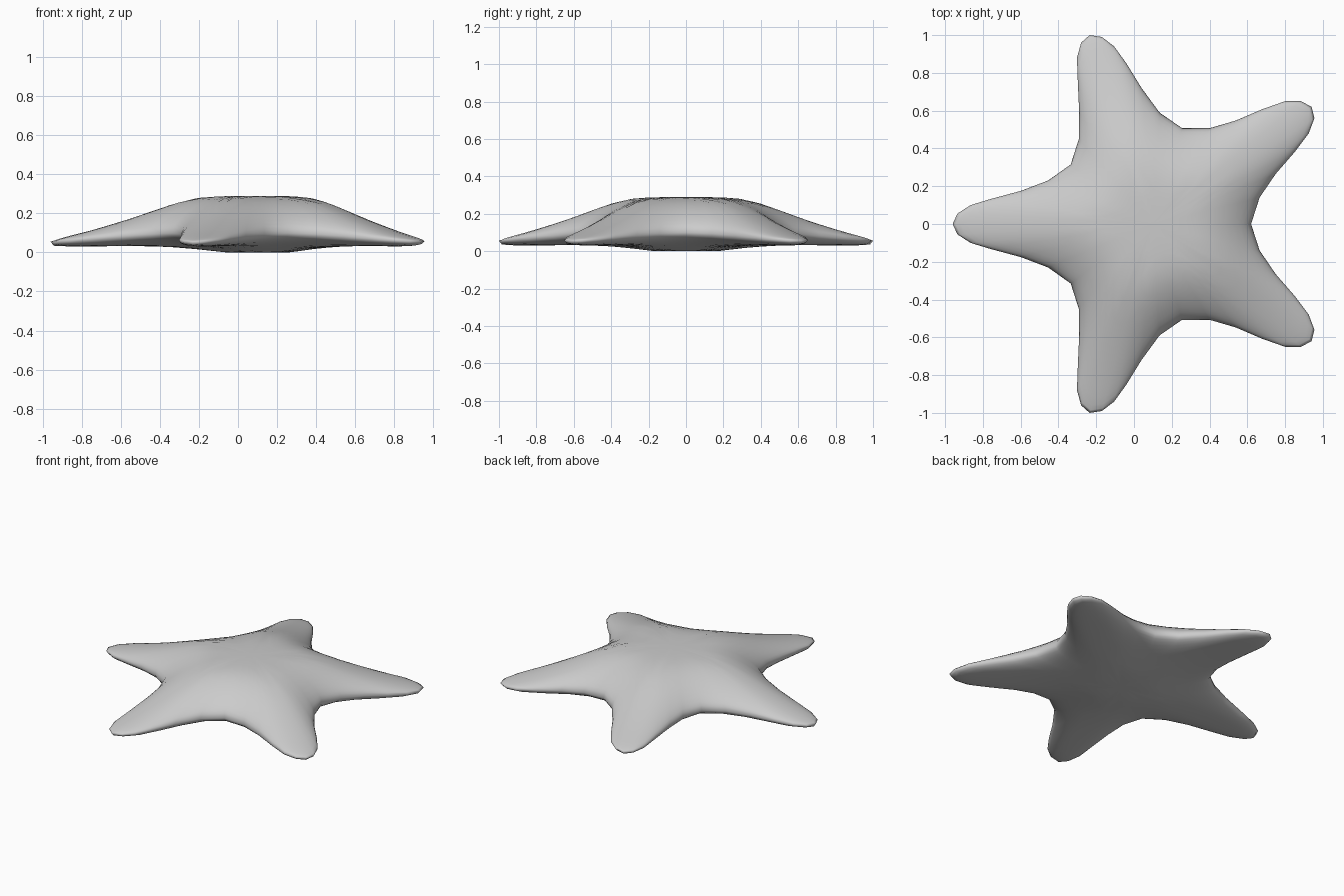
import bpy, bmesh, math

if "Cube" in bpy.data.objects:
    bpy.data.objects.remove(bpy.data.objects["Cube"])

CX = 0.10       # centre of the disc
ARM = 1.06      # arm length

# Upper half of the outline, mirrored in y
HALF = [(0.62, 0), (0.665, 0.14), (0.75, 0.265), (0.85, 0.38), (0.925, 0.48), (0.955, 0.56),
        (0.94, 0.62), (0.885, 0.65), (0.80, 0.65), (0.68, 0.608), (0.54, 0.548), (0.40, 0.507),
        (0.255, 0.507), (0.135, 0.59), (0.04, 0.72), (-0.04, 0.85), (-0.105, 0.94), (-0.17, 0.99),
        (-0.235, 1.0), (-0.28, 0.96), (-0.302, 0.88), (-0.297, 0.74), (-0.29, 0.59), (-0.292, 0.45),
        (-0.335, 0.315), (-0.455, 0.23), (-0.60, 0.175), (-0.76, 0.132), (-0.865, 0.10),
        (-0.935, 0.055), (-0.96, 0)]
OUTLINE = HALF + [(x, -y) for x, y in HALF[-2:0:-1]]

# Heights along an arm: (distance from centre, z)
RIDGE = [(0, .29), (.2, .288), (.3, .28), (.4, .258), (.5, .225), (.6, .19), (.7, .157),
         (.85, .113), (1.0, .075), (1.06, .055)]
BELLY = [(0, 0), (.17, 0), (.25, .01), (.4, .026), (.6, .033), (.95, .03), (1.06, .035)]
RINGS = [.15, .3, .42, .53, .63, .72, .80, .87, .92, .96, .985]


def lookup(table, r):
    for (r0, z0), (r1, z1) in zip(table, table[1:]):
        if r <= r1:
            return z0 + (z1 - z0) * (r - r0) / (r1 - r0)
    return table[-1][1]


def roundness(q):
    return math.sqrt(max(1 - q ** 4, 1e-6))


def edge_height(R):
    t = min(max((R - 0.52) / (ARM - 0.52), 0), 1)
    return 0.10 + (0.055 - 0.10) * t


def height(table, r, q, R):
    k = min(roundness(q) / roundness(min(r / ARM, 1)), 1)
    mid = edge_height(R)
    return mid + (lookup(table, r) - mid) * k


bm = bmesh.new()
n = len(OUTLINE)
radii = [math.hypot(x - CX, y) for x, y in OUTLINE]

# Shared rim
rim = [bm.verts.new((x, y, edge_height(R))) for (x, y), R in zip(OUTLINE, radii)]

# Domed top and flat belly, each a nest of shrinking star rings
for table in (RIDGE, BELLY):
    prev = [bm.verts.new((CX, 0, table[0][1]))] * n
    for q in RINGS + [1]:
        if q == 1:
            ring = rim
        else:
            ring = [bm.verts.new((CX + (x - CX) * q, y * q, height(table, R * q, q, R)))
                    for (x, y), R in zip(OUTLINE, radii)]
        for i in range(n):
            j = (i + 1) % n
            corners = [prev[i], ring[i], ring[j]]
            if prev[j] is not prev[i]:
                corners.append(prev[j])
            bm.faces.new(corners)
        prev = ring

bmesh.ops.recalc_face_normals(bm, faces=bm.faces)
mesh = bpy.data.meshes.new("starfish_body")
bm.to_mesh(mesh)
bm.free()
mesh.polygons.foreach_set("use_smooth", [True] * len(mesh.polygons))
body = bpy.data.objects.new("starfish_body", mesh)
bpy.context.collection.objects.link(body)
